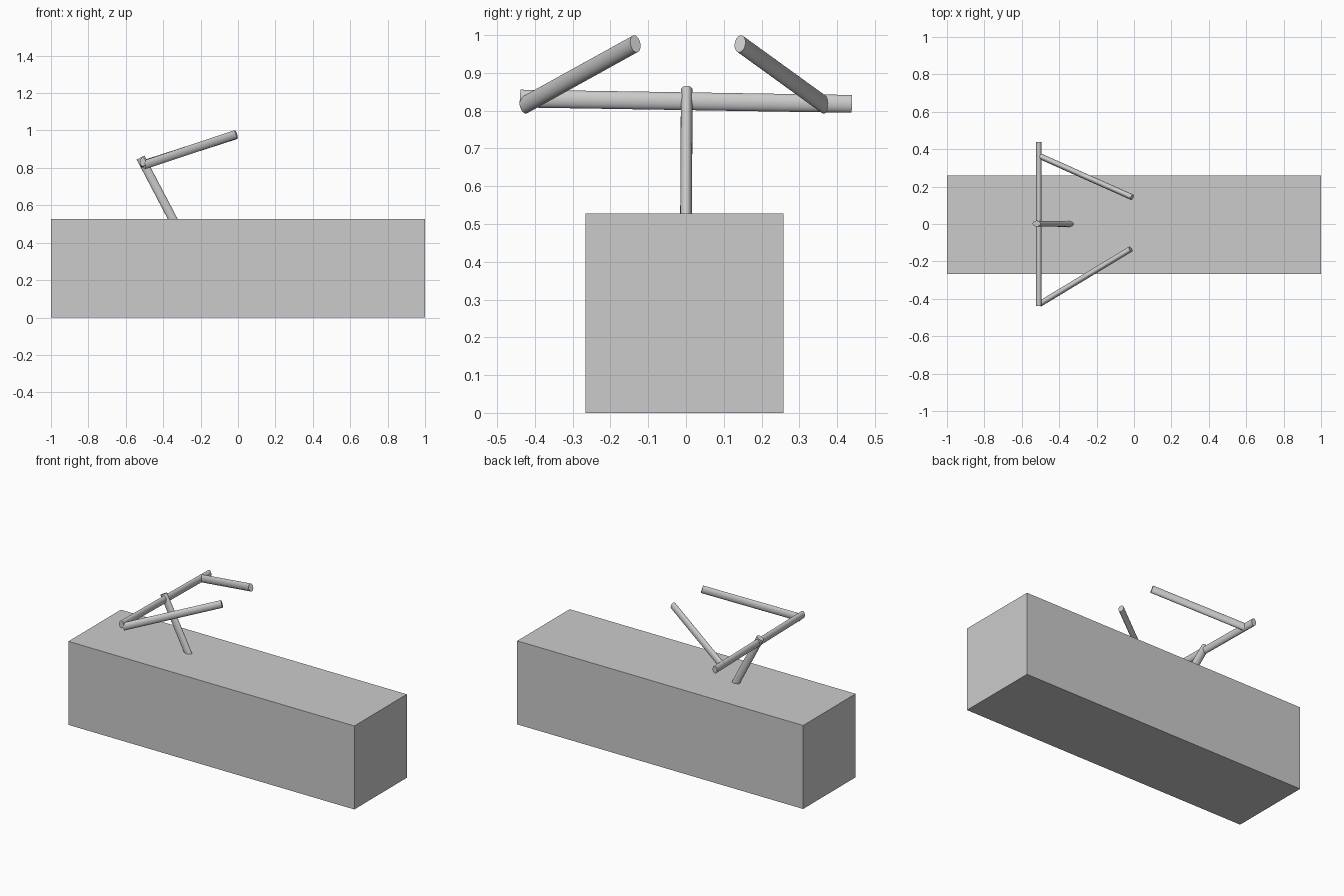
import bpy
from mathutils import Matrix, Vector

if "Cube" in bpy.data.objects:
    bpy.data.objects.remove(bpy.data.objects["Cube"])


def tube(name, start, end, side, wide=0.0235, narrow=0.0155):
    """Oval rod from start to end; 'side' is the direction of its narrow axis."""
    a, b = Vector(start), Vector(end)
    axis = (b - a).normalized()
    s = Vector(side)
    s = (s - axis * s.dot(axis)).normalized()
    u = axis.cross(s)
    bpy.ops.mesh.primitive_cylinder_add(vertices=32, radius=1, depth=1)
    ob = bpy.context.object
    ob.name = name
    rot = Matrix((s, u, axis)).transposed().to_4x4()
    size = Matrix.Diagonal((narrow, wide, (b - a).length, 1))
    ob.data.transform(rot @ size)
    ob.location = (a + b) / 2
    bpy.ops.object.shade_smooth_by_angle()
    return ob


def handle(name, start, end):
    # narrow axis lies level, across the handle
    d = Vector(end) - Vector(start)
    return tube(name, start, end, (d.y, -d.x, 0))


# main block
bpy.ops.mesh.primitive_cube_add(size=1, location=(0, -0.004, 0.264))
body = bpy.context.object
body.name = "body_block"
body.data.transform(Matrix.Diagonal((2, 0.524, 0.528, 1)))

# leaning stem, rooted in the block
tube("stem", (-0.335, 0, 0.5), (-0.521, 0.002, 0.855), (0, 1, 0))

# slightly tilted cross bar
tube("cross_bar", (-0.509, -0.439, 0.832), (-0.509, 0.439, 0.818), (1, 0, 0))

# two handles sweeping inward and up
handle("front_handle", (-0.503, -0.427, 0.815), (-0.018, -0.134, 0.977))
handle("back_handle", (-0.513, 0.367, 0.815), (-0.01, 0.143, 0.977))
